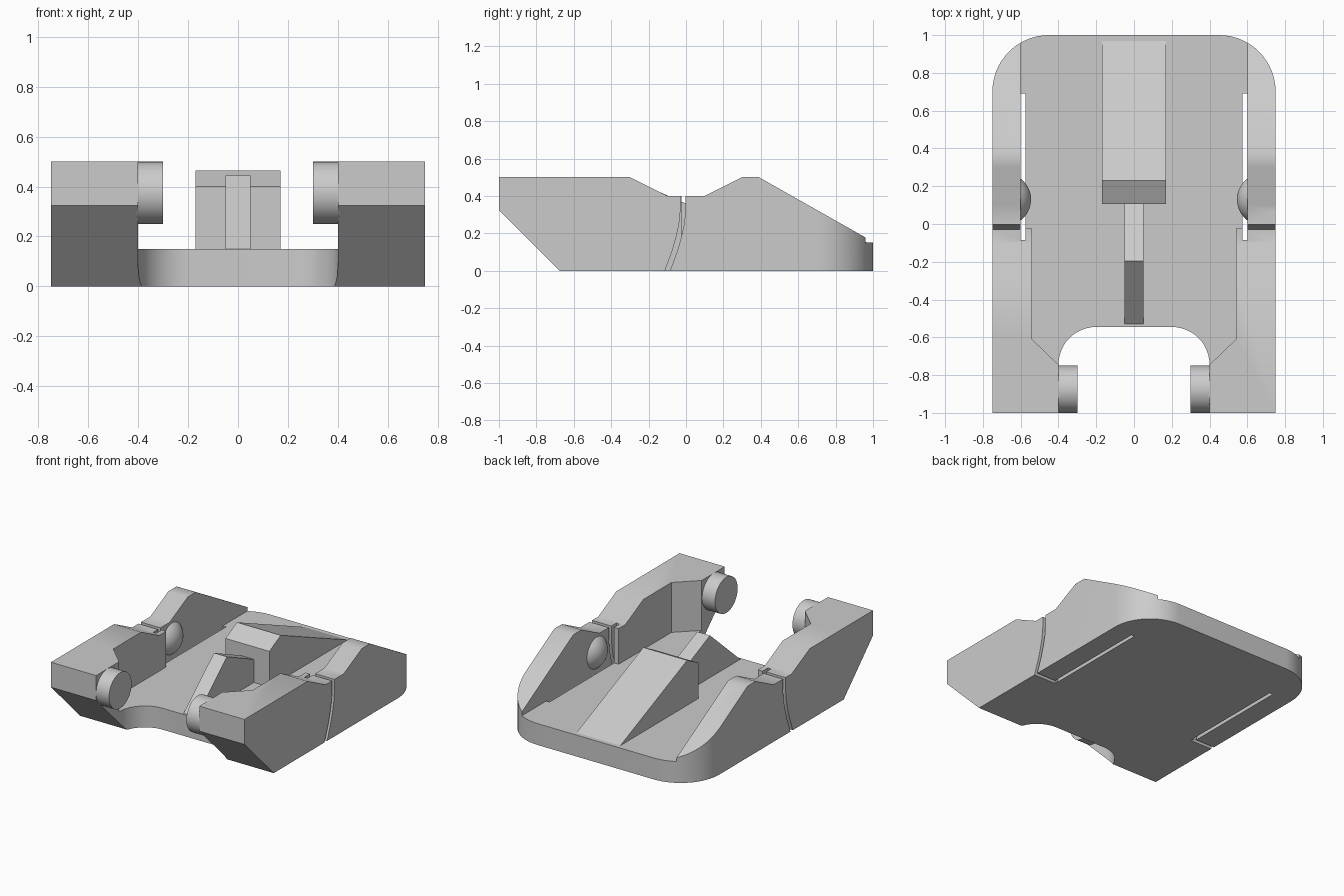
import bpy, bmesh, math
from mathutils import Matrix, Vector

if "Cube" in bpy.data.objects:
    bpy.data.objects.remove(bpy.data.objects["Cube"])

grey = bpy.data.materials.new("light_grey")
grey.diffuse_color = (0.6, 0.6, 0.6, 1)
grey.use_nodes = True
grey.node_tree.nodes["Principled BSDF"].inputs["Base Color"].default_value = grey.diffuse_color


def finish(name, bm):
    bmesh.ops.recalc_face_normals(bm, faces=bm.faces)
    mesh = bpy.data.meshes.new(name)
    bm.to_mesh(mesh)
    bm.free()
    mesh.materials.append(grey)
    ob = bpy.data.objects.new(name, mesh)
    bpy.context.collection.objects.link(ob)
    return ob


def prism(name, pts, lo, hi, axis):
    """Extrude a profile: axis 'z' takes (x, y) points, axis 'x' takes (y, z) points."""
    bm = bmesh.new()
    put = (lambda p, h: (p[0], p[1], h)) if axis == 'z' else (lambda p, h: (h, p[0], p[1]))
    face = bm.faces.new([bm.verts.new(put(p, lo)) for p in pts])
    new = bmesh.ops.extrude_face_region(bm, geom=[face])['geom']
    shift = (0, 0, hi - lo) if axis == 'z' else (hi - lo, 0, 0)
    bmesh.ops.translate(bm, vec=shift, verts=[v for v in new if isinstance(v, bmesh.types.BMVert)])
    return finish(name, bm)


def arc(cx, cy, r, a0, a1, n):
    return [(cx + r * math.cos(math.radians(a0 + (a1 - a0) * i / n)),
             cy + r * math.sin(math.radians(a0 + (a1 - a0) * i / n))) for i in range(n + 1)]


def mirrored(half):
    return half + [(-x, y) for x, y in reversed(half)]


def select(ob):
    bpy.ops.object.select_all(action='DESELECT')
    ob.select_set(True)
    bpy.context.view_layer.objects.active = ob


def smooth(ob):
    select(ob)
    bpy.ops.object.shade_smooth_by_angle(angle=math.radians(30))


def cut(ob, tool, op='DIFFERENCE'):
    select(ob)
    mod = ob.modifiers.new("cut", 'BOOLEAN')
    mod.operation, mod.object, mod.solver = op, tool, 'EXACT'
    bpy.ops.object.modifier_apply(modifier=mod.name)
    bpy.data.objects.remove(tool)


# Body: side silhouette, trimmed to a plan with rounded rear corners
body = prism("body", [(-1, 0.325), (-0.675, 0), (1, 0), (1, 0.155), (0.39, 0.5), (0.3, 0.5),
                      (0.1, 0.4), (-0.1, 0.4), (-0.3, 0.5), (-1, 0.5)], -0.75, 0.75, 'x')
plan = mirrored([(0.75, -1.0)] + arc(0.45, 0.7, 0.3, 0, 90, 16))
cut(body, prism("plan_trim", plan, -0.1, 0.7, 'z'), 'INTERSECT')

# Channel between the side walls, above the floor
channel = mirrored([(0.4, -1.1), (0.4, -0.745), (0.54, -0.61), (0.54, -0.025), (0.6, -0.025), (0.6, 1.1)])
cut(body, prism("channel_cutter", channel, 0.15, 0.7, 'z'))

# Front opening with rounded inner corners
opening = mirrored([(0.4, -1.1)] + arc(0.2, -0.745, 0.2, 0, 90, 12))
cut(body, prism("opening_cutter", opening, -0.1, 0.7, 'z'))

# Long slots and curved slits that free the flexible side clips
slit_line = [(-0.03, 0.45), (-0.03, 0.32), (-0.037, 0.25), (-0.052, 0.18), (-0.072, 0.11), (-0.12, -0.02)]
slit = slit_line + [(y + 0.027, z) for y, z in reversed(slit_line)]
for s in (-1, 1):
    slot = [(s * 0.575, -0.085), (s * 0.6, -0.085), (s * 0.6, 0.69), (s * 0.575, 0.69)]
    cut(body, prism("slot_cutter", slot, -0.1, 0.7, 'z'))
    cut(body, prism("slit_cutter", slit, min(s * 0.58, s * 0.8), max(s * 0.58, s * 0.8), 'x'))
smooth(body)

# Centre ramp and its narrow front rib
prism("centre_ramp", [(0.105, 0.14), (0.105, 0.4), (0.23, 0.465), (0.97, 0.15), (0.97, 0.14)],
      -0.17, 0.17, 'x')
prism("centre_rib", [(-0.53, 0.14), (-0.53, 0.15), (-0.195, 0.445), (0.11, 0.31), (0.11, 0.14)],
      -0.05, 0.05, 'x')

for s, side in ((-1, "left"), (1, "right")):
    # Front pivot pegs
    bm = bmesh.new()
    bmesh.ops.create_cone(bm, cap_ends=True, segments=48, radius1=0.125, radius2=0.125, depth=0.11,
                          matrix=Matrix.Translation((s * 0.355, -0.875, 0.375))
                          @ Matrix.Rotation(math.pi / 2, 4, 'Y'))
    smooth(finish(side + "_pivot_peg", bm))

    # Domed snap bumps on the inner wall faces
    bm = bmesh.new()
    bmesh.ops.create_uvsphere(bm, u_segments=48, v_segments=32, radius=0.1375,
                              matrix=Matrix.Translation((s * 0.6825, 0.13, 0.275))
                              @ Matrix.Rotation(math.pi / 2, 4, 'Y'))
    bmesh.ops.bisect_plane(bm, geom=bm.verts[:] + bm.edges[:] + bm.faces[:],
                           plane_co=Vector((s * 0.605, 0, 0)), plane_no=Vector((s, 0, 0)),
                           clear_outer=True)
    bmesh.ops.holes_fill(bm, edges=[e for e in bm.edges if e.is_boundary], sides=0)
    smooth(finish(side + "_snap_bump", bm))
